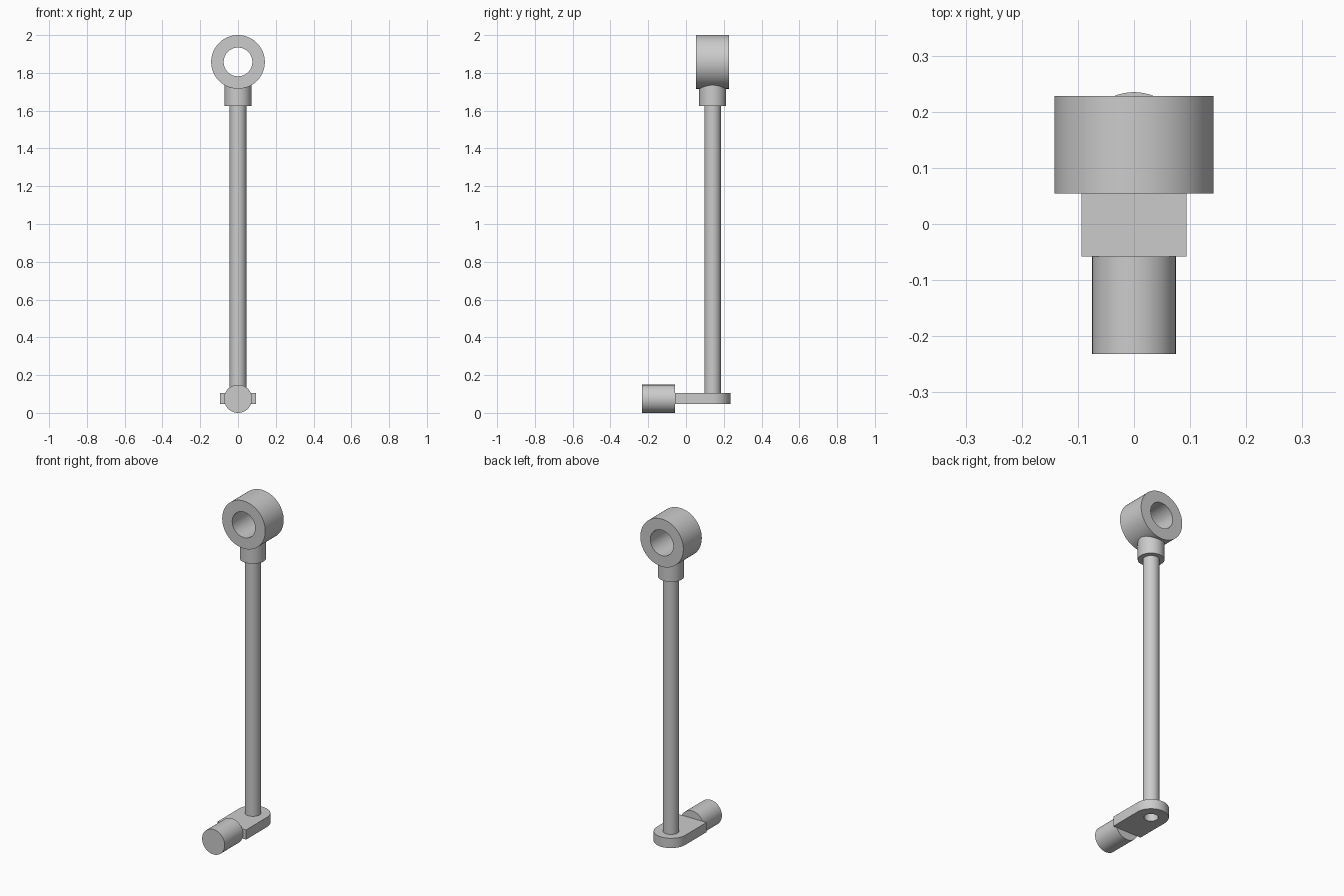
import bpy
import bmesh
from math import sin, cos, pi
from mathutils import Matrix

cube = bpy.data.objects.get("Cube")
if cube:
    bpy.data.objects.remove(cube, do_unlink=True)

# Single plain metal colour
GREY = (0.6, 0.6, 0.6, 1.0)
metal = bpy.data.materials.new("grey metal")
metal.use_nodes = True
metal.diffuse_color = GREY
metal.node_tree.nodes["Principled BSDF"].inputs["Base Color"].default_value = GREY


def arc(radius, start=0.0, sweep=2 * pi, steps=64):
    """Points along an arc; a full circle omits its repeated end point."""
    count = steps if sweep >= 2 * pi else steps + 1
    return [(radius * cos(start + sweep * i / steps),
             radius * sin(start + sweep * i / steps)) for i in range(count)]


def prism(name, outlines, depth, location, along_y=False):
    """Extrude an outline, with optional holes, up z or back along y."""
    bm = bmesh.new()
    edges = []
    for outline in outlines:
        verts = [bm.verts.new((x, y, 0)) for x, y in outline]
        edges += [bm.edges.new((verts[i - 1], verts[i])) for i in range(len(verts))]
    bmesh.ops.triangle_fill(bm, edges=edges, use_beauty=True, normal=(0, 0, 1))
    grown = bmesh.ops.extrude_face_region(bm, geom=bm.faces[:], use_keep_orig=True)
    top = [g for g in grown["geom"] if isinstance(g, bmesh.types.BMVert)]
    bmesh.ops.translate(bm, verts=top, vec=(0, 0, depth))
    if along_y:
        bm.transform(Matrix.Rotation(-pi / 2, 4, "X"))
    bmesh.ops.recalc_face_normals(bm, faces=bm.faces[:])
    mesh = bpy.data.meshes.new(name)
    bm.to_mesh(mesh)
    bm.free()
    mesh.materials.append(metal)
    obj = bpy.data.objects.new(name, mesh)
    obj.location = location
    bpy.context.collection.objects.link(obj)
    bpy.ops.object.select_all(action="DESELECT")
    obj.select_set(True)
    bpy.context.view_layer.objects.active = obj
    bpy.ops.object.shade_smooth_by_angle(angle=pi / 6)
    return obj


ROD_Y = 0.141
PLATE_FRONT = -0.058
PLATE_R = 0.094
PLATE_Z, PLATE_TOP = 0.047, 0.105

# Crank plate: square front, rounded back, hole under the rod
front = PLATE_FRONT - ROD_Y
plate_outline = arc(PLATE_R, 0, pi, 32) + [(-PLATE_R, front), (PLATE_R, front)]
prism("crank_plate", [plate_outline, arc(0.038)], PLATE_TOP - PLATE_Z,
      (0, ROD_Y, PLATE_Z))

# Pin sticking forward from the plate
prism("crank_pin", [arc(0.0745)], 0.174, (0, -0.232, 0.0745), along_y=True)

# Long rod and the collar that holds its upper end
prism("rod", [arc(0.044)], 1.53, (0, ROD_Y, PLATE_TOP))
prism("collar", [arc(0.071)], 0.135, (0, ROD_Y, 1.625))

# Bearing eye at the top
prism("bearing_eye", [arc(0.142, steps=96), arc(0.076)], 0.174,
      (0, 0.054, 1.858), along_y=True)
